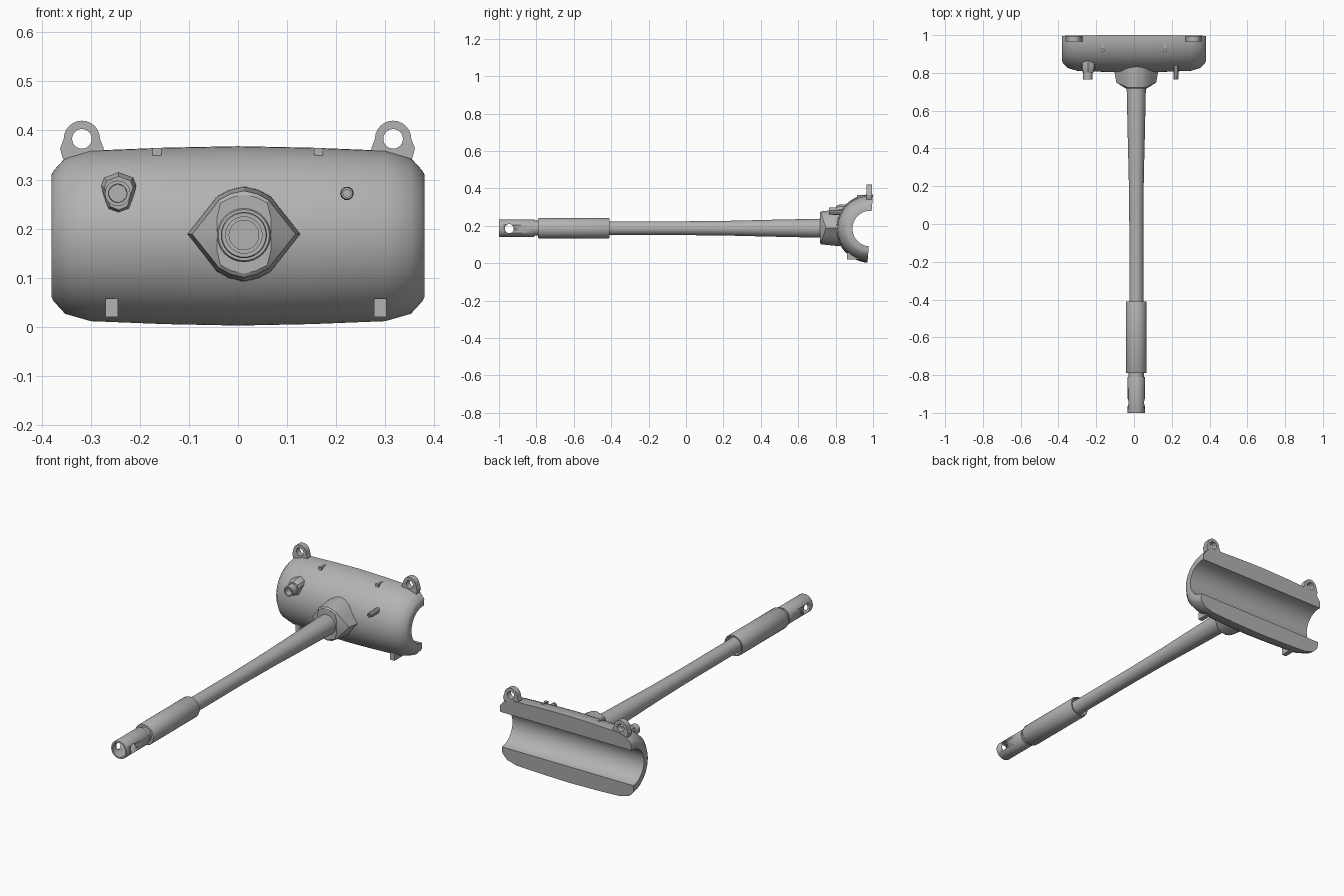
import bpy, bmesh, math
from mathutils import Vector

if "Cube" in bpy.data.objects:
    bpy.data.objects.remove(bpy.data.objects["Cube"])

steel = bpy.data.materials.new("grey_steel")
steel.diffuse_color = (0.45, 0.45, 0.45, 1)
steel.use_nodes = True
steel.node_tree.nodes["Principled BSDF"].inputs["Base Color"].default_value = steel.diffuse_color

BX, BZ = 0.012, 0.187      # barrel axis
SY, SZ = 0.985, 0.185      # shell axis


def finish(name, bm, angle=35):
    bmesh.ops.recalc_face_normals(bm, faces=bm.faces)
    me = bpy.data.meshes.new(name)
    bm.to_mesh(me)
    bm.free()
    me.materials.append(steel)
    ob = bpy.data.objects.new(name, me)
    bpy.context.collection.objects.link(ob)
    bpy.ops.object.select_all(action='DESELECT')
    ob.select_set(True)
    bpy.context.view_layer.objects.active = ob
    bpy.ops.object.shade_smooth_by_angle(angle=math.radians(angle))
    return ob


def lathe(name, profile, place, n, closed=True, arc=None):
    """Spin a (position, radius) profile; place(pos, r, angle) gives the point."""
    bm = bmesh.new()
    a0, a1 = arc or (0, 2 * math.pi)
    steps = n + 1 if arc else n
    rings = [[bm.verts.new(place(p, r, a0 + (a1 - a0) * i / n)) for p, r in profile]
             for i in range(steps)]
    m = len(profile)
    for i in range(n):
        A, B = rings[i], rings[(i + 1) % steps]
        for j in range(m if closed else m - 1):
            k = (j + 1) % m
            bm.faces.new((A[j], A[k], B[k], B[j]))
    if arc:
        bm.faces.new(rings[0])
        bm.faces.new(rings[-1])
    elif not closed:
        bm.faces.new([r[0] for r in rings])
        bm.faces.new([r[-1] for r in rings])
    return finish(name, bm)


def along_y(x, z):
    return lambda p, r, a: (x + r * math.cos(a), p, z + r * math.sin(a))


def box(name, x, y0, y1, z0, z1, w):
    bm = bmesh.new()
    bmesh.ops.create_cube(bm, size=1)
    for v in bm.verts:
        v.co = Vector((x + v.co.x * w, y0 + (v.co.y + 0.5) * (y1 - y0),
                       z0 + (v.co.z + 0.5) * (z1 - z0)))
    return finish(name, bm)


def loft(name, rings):
    """Skin a list of equal-length closed rings and cap both ends."""
    bm = bmesh.new()
    vs = [[bm.verts.new(p) for p in ring] for ring in rings]
    n = len(vs[0])
    for A, B in zip(vs, vs[1:]):
        for i in range(n):
            j = (i + 1) % n
            bm.faces.new((A[i], A[j], B[j], B[i]))
    bm.faces.new(vs[0])
    bm.faces.new(vs[-1])
    return finish(name, bm, 25)


# Half-round shell with rounded shoulders and a concave back
half = [(0.38, 0.095), (0.38, 0.125), (0.375, 0.134), (0.352, 0.159), (0.30, 0.174), (0.15, 0.18)]
shell_profile = half + [(0, 0.183)] + [(-x, r) for x, r in reversed(half)]
tilt = math.radians(4.6)
lathe("shell", shell_profile,
      lambda p, r, a: (p, SY + r * math.cos(a), SZ + r * math.sin(a)),
      32, arc=(math.pi / 2 - tilt, 1.5 * math.pi - tilt))

# Barrel with stepped sleeve
lathe("barrel", [(-0.83, 0.04), (-0.785, 0.04), (-0.41, 0.037), (0.0, 0.037),
                 (0.25, 0.040), (0.45, 0.045), (0.73, 0.051), (0.78, 0.051)],
      along_y(BX, BZ), 32, closed=False)
lathe("barrel_sleeve", [(-0.79, 0.036), (-0.79, 0.052), (-0.785, 0.055), (-0.415, 0.055),
                        (-0.41, 0.053), (-0.41, 0.047), (-0.43, 0.045), (-0.43, 0.034)],
      along_y(BX, BZ), 32)

# Hollow muzzle with a cross hole
muzzle = lathe("muzzle", [(-1, 0.037), (-1, 0.045), (-0.995, 0.047), (-0.815, 0.047),
                          (-0.81, 0.045), (-0.81, 0.03), (-0.835, 0.03), (-0.835, 0.037)],
               along_y(BX, BZ), 32)
cutter = lathe("hole_cutter", [(-0.2, 0.024), (0.2, 0.024)],
               lambda p, r, a: (BX + p, -0.945 + r * math.cos(a), BZ - 0.002 + r * math.sin(a)),
               24, closed=False)
cut = muzzle.modifiers.new("cross_hole", 'BOOLEAN')
cut.operation = 'DIFFERENCE'
cut.solver = 'EXACT'
cut.object = cutter
bpy.context.view_layer.objects.active = muzzle
bpy.ops.object.modifier_apply(modifier=cut.name)
bpy.data.objects.remove(cutter)

# Lemon-shaped collar where the barrel meets the shell
quarter = [(0.117, 0), (0.085, 0.04), (0.056, 0.077), (0.03, 0.091), (0, 0.098)]
top = quarter + [(-x, z) for x, z in reversed(quarter[:-1])]
outline = top + [(x, -z) for x, z in reversed(top[1:-1])]


def collar_ring(s, y, sweep):
    return [(BX + x * s, y + sweep * max(0, abs(x) - 0.05), BZ + 0.002 + z * s) for x, z in outline]


front = [(BX + max(-0.055, min(0.055, x * 0.85)), 0.717, BZ + 0.002 + z * 0.82) for x, z in outline]
loft("collar", [collar_ring(1.0, 0.86, 0), collar_ring(0.98, 0.80, 0),
                collar_ring(0.90, 0.722, 0.4), front])

# Sight port: tapered boss and open tube
boss = [(0.0, 0.043), (0.03, 0.032), (0.036, 0.015), (0.022, -0.033),
        (0.0, -0.042), (-0.022, -0.033), (-0.036, 0.015), (-0.03, 0.032)]
loft("sight_boss", [[(-0.243 + x * s, y, 0.272 + z * s) for x, z in boss]
                    for s, y in ((1, 0.865), (1, 0.825), (0.8, 0.803))])
lathe("sight_tube", [(0.85, 0.026), (0.765, 0.026), (0.765, 0.019), (0.80, 0.018)],
      along_y(-0.245, 0.272), 20, closed=False)

# Small machine-gun port
lathe("small_port", [(0.85, 0.014), (0.785, 0.014), (0.765, 0.012), (0.765, 0.008), (0.79, 0.008)],
      along_y(0.222, 0.272), 10, closed=False)

# Lifting eyes with flared feet
for side, x in (("left", -0.318), ("right", 0.316)):
    bm = bmesh.new()
    n, zc = 24, 0.383
    loops = {}
    for y in (0.965, 0.995):
        outer, inner = [], []
        for i in range(n):
            a = 2 * math.pi * i / n
            c, s = math.cos(a), math.sin(a)
            px, pz = 0.037 * c, 0.037 * s
            if s < -0.1:                       # lower half spreads into a foot
                px, pz = c * 0.046 if s > -0.8 else c * 0.07, max(-0.06, s * 0.075)
            outer.append(bm.verts.new((x + px, y, zc + pz)))
            inner.append(bm.verts.new((x + 0.02 * c, y, zc + 0.02 * s)))
        loops[y] = (outer, inner)
    (o0, i0), (o1, i1) = loops[0.965], loops[0.995]
    for k in range(n):
        j = (k + 1) % n
        for A, B in ((o0, i0), (o1, i1), (o0, o1), (i0, i1)):
            bm.faces.new((A[k], A[j], B[j], B[k]))
    finish("lifting_eye_" + side, bm)

# Small tabs above and mounting blocks below
for side, x in (("left", -0.165), ("right", 0.164)):
    box("top_tab_" + side, x, 0.913, 0.925, 0.343, 0.364, 0.018)
    box("top_tab_rib_" + side, x, 0.92, 0.955, 0.345, 0.364, 0.009)
for side, x in (("left", -0.257), ("right", 0.29)):
    box("bottom_block_" + side, x, 0.86, 0.925, 0.02, 0.058, 0.025)
